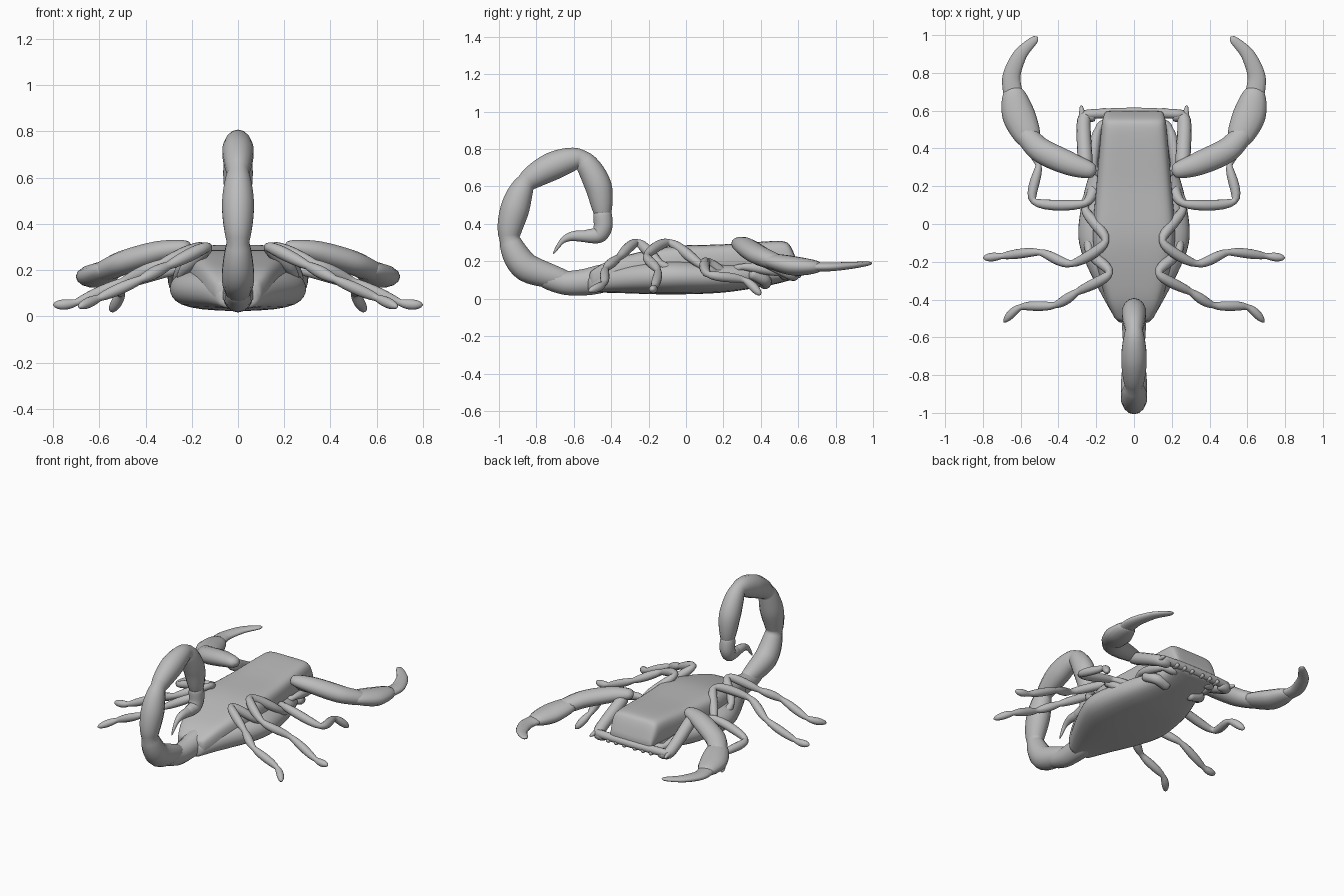
import bpy, bmesh, math
from mathutils import Vector

cube = bpy.data.objects.get("Cube")
if cube:
    bpy.data.objects.remove(cube, do_unlink=True)

shell = bpy.data.materials.new("shell_grey")
shell.use_nodes = True
grey = (.5, .5, .5, 1)
shell.diffuse_color = grey
shell.node_tree.nodes["Principled BSDF"].inputs["Base Color"].default_value = grey


def skin(name, rings, mirror=False):
    """Join a list of closed rings into a smooth capped surface."""
    bm = bmesh.new()
    loops = [[bm.verts.new(point) for point in ring] for ring in rings]
    for near, far in zip(loops, loops[1:]):
        for i in range(len(near)):
            bm.faces.new((near[i - 1], near[i], far[i], far[i - 1]))
    bm.faces.new(loops[0])
    bm.faces.new(loops[-1])
    bmesh.ops.recalc_face_normals(bm, faces=bm.faces)
    for face in bm.faces:
        face.smooth = True
    mesh = bpy.data.meshes.new(name)
    bm.to_mesh(mesh)
    bm.free()
    mesh.materials.append(shell)
    part = bpy.data.objects.new(name, mesh)
    bpy.context.collection.objects.link(part)
    if mirror:
        part.modifiers.new("Mirror", 'MIRROR')
    return part


def smooth_path(points, steps=7, tension=.4):
    """Cardinal spline through points of any dimension."""
    knots = [Vector(point) for point in points]
    knots = knots[:1] + knots + knots[-1:]
    path = []
    for before, start, end, after in zip(knots, knots[1:], knots[2:], knots[3:]):
        leave, arrive = (end - before) * tension, (after - start) * tension
        for step in range(steps):
            t = step / steps
            path.append(start.lerp(end, t * t * (3 - 2 * t))
                        + leave * t * (1 - t) ** 2 - arrive * t * t * (1 - t))
    return path + [knots[-1]]


def limb(name, points, thick, tip, swell=0, beats=1, flat=1, up=(0, 0, 1), mirror=True, sides=14):
    """Round-ended tube that tapers and swells once per beat."""
    path = smooth_path(points)
    last = len(path) - 1
    rings = []
    for i, centre in enumerate(path):
        t = i / last
        radius = thick + (tip - thick) * t + swell * abs(math.sin(math.pi * beats * t))
        radius *= max(.1, math.sqrt(1 - (2 * t - 1) ** 10))
        along = (path[min(i + 1, last)] - path[max(i - 1, 0)]).normalized()
        side = along.cross(Vector(up)).normalized()
        rise = side.cross(along) * flat
        angles = [math.tau * k / sides for k in range(sides)]
        rings.append([centre + radius * (side * math.cos(a) + rise * math.sin(a)) for a in angles])
    return skin(name, rings, mirror)


def hull(name, line, section):
    """Body shell: line gives y, half width, underside, top; section is a half outline."""
    outline = section + [(-across, rise) for across, rise in reversed(section)]
    rings = []
    for y, width, low, high in smooth_path(line, steps=3):
        rings.append([(width * across, y, low + (high - low) * rise) for across, rise in outline])
    smoothing = skin(name, rings).modifiers.new("Smooth", 'SUBSURF')
    smoothing.levels = smoothing.render_levels = 2


# Body: a narrow back plate over a wider belly
hull("back_plate", [(-.52, .09, .05, .14), (-.4, .15, .05, .21), (-.1, .22, .08, .28),
                    (.2, .2, .1, .29), (.5, .175, .12, .31), (.56, .165, .12, .28),
                    (.6, .15, .12, .18)],
     [(.8, 0), (1, .3), (1, .7), (.9, 1), (.4, 1)])
hull("belly", [(-.53, .08, .03, .12), (-.4, .16, .03, .18), (-.1, .3, .02, .22),
               (.2, .26, .03, .2), (.45, .17, .07, .2), (.6, .15, .11, .17)],
     [(.7, 0), (1, .3), (1, .7), (.7, 1)])

# Tail: root, then a curl of four swollen segments, bulb and sting
tail_style = dict(up=(1, 0, 0), flat=.92, mirror=False)
limb("tail_root", [(0, -.4, .12), (0, -.53, .09), (0, -.65, .085), (0, -.78, .12)],
     .08, .055, **tail_style)
curl = [(-.58, .086), (-.85, .165), (-.943, .32), (-.915, .48), (-.855, .62),
        (-.71, .71), (-.56, .745), (-.468, .6), (-.44, .4)]
limb("tail", [(0, y, z) for y, z in curl], .056, .048, swell=.024, beats=4, **tail_style)
limb("sting_bulb", [(0, -.45, .48), (0, -.443, .39), (0, -.47, .34), (0, -.56, .335)],
     .05, .03, swell=.008, **tail_style)
limb("sting", [(0, -.48, .33), (0, -.6, .335), (0, -.66, .31), (0, -.71, .24)],
     .038, .004, **tail_style)

# Pincers: base folded back from the mouth, arm, hand and curved finger
limb("pincer_base", [(.2, .57, .13), (.265, .55, .14), (.255, .28, .28)], .03, .042)
limb("pincer_arm", [(.2, .275, .3), (.33, .315, .28), (.5, .395, .23), (.61, .52, .18)],
     .036, .05, swell=.023, flat=.8)
limb("pincer_hand", [(.54, .42, .21), (.612, .58, .175), (.645, .73, .17)],
     .05, .035, swell=.044, flat=.6)
limb("pincer_finger", [(.62, .6, .17), (.65, .77, .17), (.6, .9, .18), (.51, .99, .19)],
     .055, .018, swell=.006, flat=.5)

# Walking legs: joints from hip to foot, each section swollen in its middle
legs = {
    "front_leg": [(.1, .54, .12), (.19, .5, .14), (.21, .3, .17), (.1, .2, .1)],
    "second_leg": [(.2, .24, .1), (.26, .11, .2), (.53, .12, .13), (.505, .31, .1), (.55, .4, .02)],
    "third_leg": [(.2, .2, .1), (.26, .08, .18), (.15, -.09, .3), (.33, -.21, .23),
                  (.5, -.15, .15), (.7, -.17, .06), (.8, -.18, .05)],
    "rear_leg": [(.2, 0, .1), (.24, -.14, .19), (.13, -.26, .3), (.3, -.36, .22),
                 (.42, -.43, .16), (.6, -.44, .08), (.69, -.52, .04)],
}
for name, joints in legs.items():
    limb(name, joints, .021, .014, swell=.01, beats=len(joints) - 1)

# Hip plates along the flanks
for k in range(4):
    y = .42 - .14 * k
    limb(f"hip_{k + 1}", [(.08, y, .08), (.17, y, .1), (.21 + .01 * k, y - .08, .14)], .035, .03)

# Mouth bar with a few teeth and an outer spike
limb("mouth_bar", [(-.28, .58, .14), (0, .59, .14), (.28, .58, .14)], .026, .026, mirror=False)
for k in range(3):
    x = .04 + .06 * k
    limb(f"tooth_{k + 1}", [(x, .57, .13), (x, .615, .12)], .022, .01)
limb("mouth_spike", [(.27, .55, .14), (.28, .63, .13)], .026, .005)
